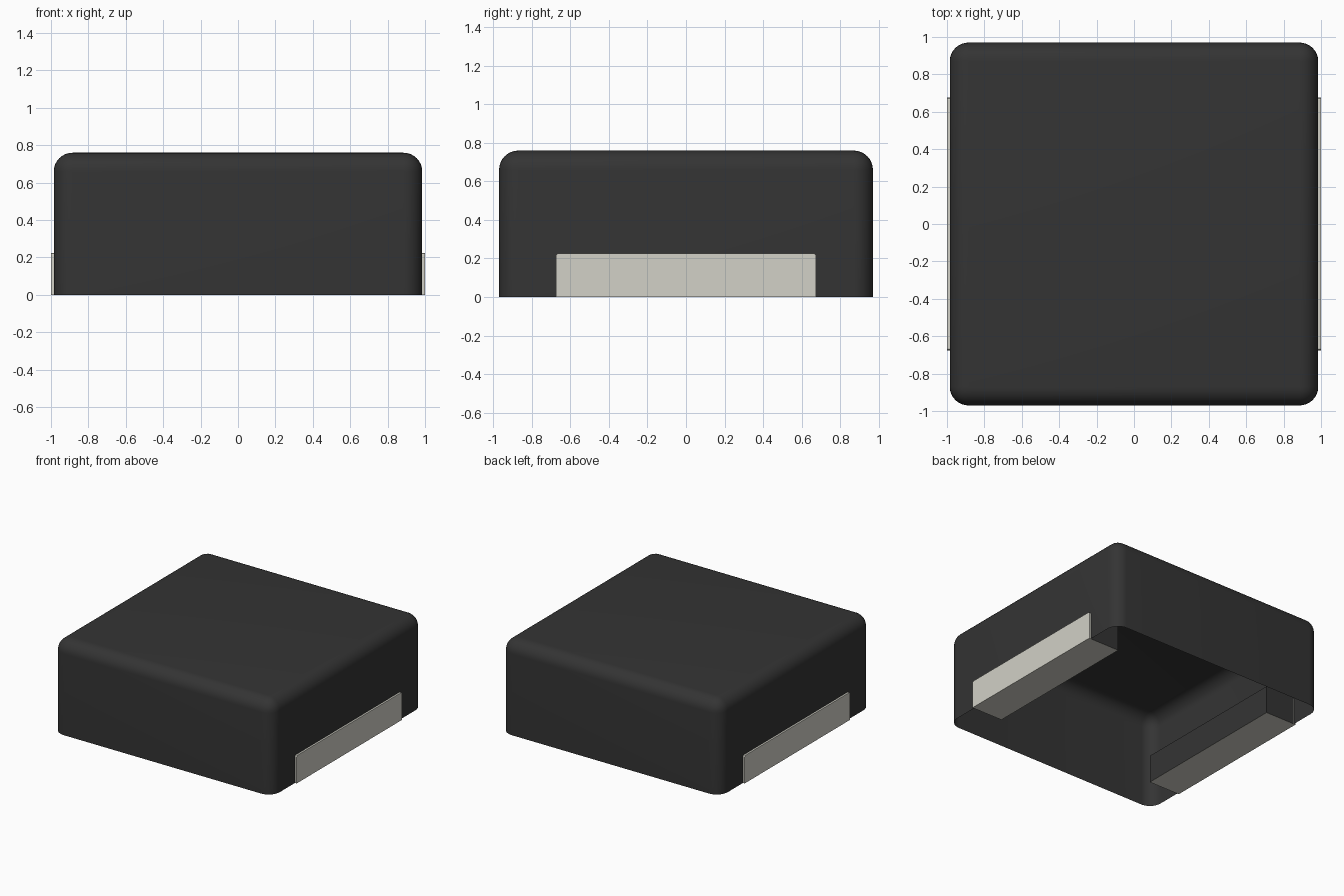
import bpy, bmesh, math
from mathutils import Matrix, Vector

if "Cube" in bpy.data.objects:
    bpy.data.objects.remove(bpy.data.objects["Cube"], do_unlink=True)


def material(name, rgb):
    m = bpy.data.materials.new(name)
    m.use_nodes = True
    m.diffuse_color = (*rgb, 1)
    m.node_tree.nodes["Principled BSDF"].inputs["Base Color"].default_value = (*rgb, 1)
    return m


black = material("black plastic", (0.034, 0.034, 0.034))
metal = material("pale grey metal", (0.645, 0.638, 0.572))


def box_mesh(lo, hi):
    lo, hi = Vector(lo), Vector(hi)
    bm = bmesh.new()
    place = Matrix.Translation((lo + hi) / 2) @ Matrix.Diagonal((*(hi - lo), 1))
    bmesh.ops.create_cube(bm, size=1, matrix=place)
    return bm


def finish(bm, name, mats):
    bmesh.ops.recalc_face_normals(bm, faces=bm.faces)
    mesh = bpy.data.meshes.new(name)
    bm.to_mesh(mesh)
    bm.free()
    for m in mats:
        mesh.materials.append(m)
    ob = bpy.data.objects.new(name, mesh)
    bpy.context.collection.objects.link(ob)
    return ob


W, D, H, R = 0.985, 0.97, 0.76, 0.1   # body half width, half depth, height, rounding

# Rounded housing, cut off flat and left open underneath
bm = box_mesh((-W, -D, -0.5), (W, D, H))
bmesh.ops.bevel(bm, geom=bm.edges[:], offset=R, segments=8, profile=0.5, affect='EDGES')
bmesh.ops.bisect_plane(bm, geom=bm.verts[:] + bm.edges[:] + bm.faces[:],
                       plane_co=(0, 0, 0), plane_no=(0, 0, 1), clear_inner=True)
body = finish(bm, "housing", [black])
bpy.context.view_layer.objects.active = body
body.select_set(True)
bpy.ops.object.shade_smooth_by_angle(angle=math.radians(40))

# Terminals: metal plate outside, plastic block inside with a metal underside
L, T, IN = 0.675, 0.225, 0.72
for side, s in (("left", 1), ("right", -1)):
    xs = sorted((s * (W - 0.005), s))
    bm = box_mesh((xs[0], -L, 0), (xs[1], L, T))
    corners = [e for e in bm.edges
               if all(v.co.z > T / 2 for v in e.verts)
               and abs(e.verts[0].co.x - e.verts[1].co.x) > 0.001]
    bmesh.ops.bevel(bm, geom=corners, offset=0.01, segments=2, profile=0.5, affect='EDGES')
    finish(bm, side + "_terminal_plate", [metal])

    xs = sorted((s * IN, s * (W - 0.005)))
    bm = box_mesh((xs[0], -L, 0), (xs[1], L, T))
    bm.normal_update()
    for f in bm.faces:
        f.material_index = 1 if f.normal.z < -0.5 else 0
    finish(bm, side + "_terminal_block", [black, metal])
